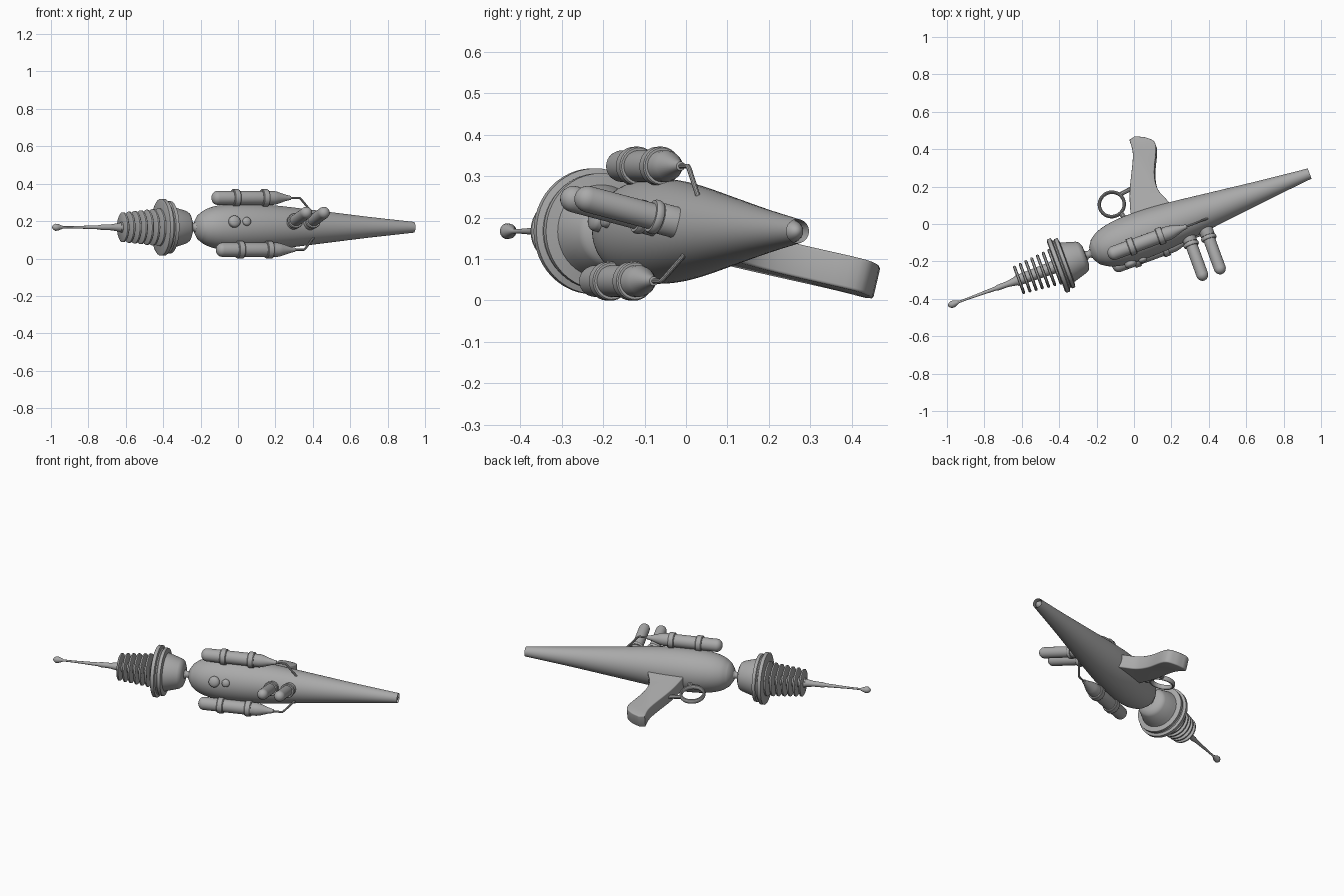
import bpy, bmesh, math
from mathutils import Matrix, Vector

cube = bpy.data.objects.get("Cube")
if cube:
    bpy.data.objects.remove(cube, do_unlink=True)

# One painted-metal colour
grey = bpy.data.materials.new("plain_grey")
grey.use_nodes = True
COLOUR = (0.4, 0.4, 0.4, 1)
grey.diffuse_color = COLOUR
grey.node_tree.nodes["Principled BSDF"].inputs["Base Color"].default_value = COLOUR

# Gun space: x runs along the barrel, -y is the back of the body, +y the grip.
# The whole gun lies turned and slightly rolled.
POSE = (Matrix.Translation((0, -0.074, 0.167))
        @ Matrix.Rotation(math.radians(20.1), 4, 'Z')
        @ Matrix.Rotation(math.radians(-14), 4, 'X'))


def finish(name, bm, local=Matrix(), angle=35):
    bmesh.ops.recalc_face_normals(bm, faces=bm.faces)
    mesh = bpy.data.meshes.new(name)
    bm.to_mesh(mesh)
    bm.free()
    mesh.transform(POSE @ local)
    mesh.materials.append(grey)
    ob = bpy.data.objects.new(name, mesh)
    bpy.context.collection.objects.link(ob)
    bpy.ops.object.select_all(action='DESELECT')
    ob.select_set(True)
    bpy.context.view_layer.objects.active = ob
    bpy.ops.object.shade_smooth_by_angle(angle=math.radians(angle))
    return ob


def lathe(name, profile, local=Matrix(), sides=40):
    """Spin (x, radius) points about the x axis."""
    bm = bmesh.new()
    verts = [bm.verts.new((x, r, 0)) for x, r in profile]
    edges = [bm.edges.new(pair) for pair in zip(verts, verts[1:])]
    bmesh.ops.spin(bm, geom=verts + edges, cent=(0, 0, 0), axis=(1, 0, 0),
                   angle=math.tau, steps=sides)
    bmesh.ops.remove_doubles(bm, verts=bm.verts, dist=0.0002)
    return finish(name, bm, local)


def dome(x, radius, depth, steps=6):
    """Rounded end that opens from x - depth to the full radius at x."""
    quarter = math.pi / 2 / steps
    return [(x - depth * math.cos(i * quarter), radius * math.sin(i * quarter))
            for i in range(steps + 1)]


def smooth_line(points, per=6):
    """Catmull-Rom curve through a short list of profile points."""
    pts = [Vector(p) for p in points]
    pts = [2 * pts[0] - pts[1]] + pts + [2 * pts[-1] - pts[-2]]
    out = []
    for a, b, c, d in zip(pts, pts[1:], pts[2:], pts[3:]):
        for i in range(per):
            t = i / per
            out.append(0.5 * (2 * b + (c - a) * t + (2 * a - 5 * b + 4 * c - d) * t * t
                              + (3 * b - a - 3 * c + d) * t ** 3))
    return out + [pts[-2]]


def tube(name, points, radius):
    """Bent pipe through a few points."""
    curve = bpy.data.curves.new(name, 'CURVE')
    curve.dimensions = '3D'
    curve.bevel_depth = radius
    curve.bevel_resolution = 3
    curve.use_fill_caps = True
    spline = curve.splines.new('POLY')
    spline.points.add(len(points) - 1)
    for p, co in zip(spline.points, points):
        p.co = (*co, 1)
    temp = bpy.data.objects.new(name + "_path", curve)
    bpy.context.collection.objects.link(temp)
    bpy.context.view_layer.update()
    mesh = temp.to_mesh()
    bm = bmesh.new()
    bm.from_mesh(mesh)
    temp.to_mesh_clear()
    bpy.data.objects.remove(temp)
    return finish(name, bm)


# Long tapering body
hull = [(-0.22, 0.07), (-0.18, 0.096), (-0.12, 0.115), (-0.03, 0.126), (0.1, 0.125),
        (0.25, 0.113), (0.5, 0.084), (0.75, 0.055), (1.0, 0.029)]
nose = [(1.06 - (x - 1.0), r) for x, r in dome(1.06, 0.029, 0.06)][::-1]
nose = [(x - 0.06, r) for x, r in nose]
lathe("body", [(-0.248, 0), (-0.243, 0.035)] + [tuple(p) for p in smooth_line(hull)]
      + nose[1:], sides=56)

# Pinched neck joining the bell to the body
lathe("neck", [tuple(p) for p in smooth_line(
    [(-0.29, 0.034), (-0.27, 0.024), (-0.257, 0.019), (-0.245, 0.026), (-0.23, 0.04)], 4)])

# Stepped dish and bell
lathe("dish", [(-0.445, 0), (-0.445, 0.14), (-0.44, 0.152), (-0.42, 0.152), (-0.415, 0.137),
               (-0.408, 0.133), (-0.403, 0.14), (-0.385, 0.14), (-0.38, 0.112), (-0.36, 0.106),
               (-0.3, 0.088), (-0.285, 0.078), (-0.275, 0.055), (-0.272, 0)], sides=48)

# Cooling fins on a core rod
lathe("fin_core", [(-0.67, 0), (-0.67, 0.028), (-0.43, 0.035), (-0.43, 0)])
for i in range(7):
    r, x = 0.08 + 0.0035 * i, -0.654 + 0.034 * i
    lathe(f"fin_{i + 1}", [(x - 0.008, 0), (x - 0.008, r - 0.006), (x - 0.004, r), (x + 0.004, r),
                           (x + 0.008, r - 0.006), (x + 0.008, 0)])

# Needle with a pointed bulb
lathe("needle", [(-1.06, 0), (-1.052, 0.012), (-1.04, 0.019), (-1.025, 0.018), (-0.995, 0.006),
                 (-0.94, 0.006), (-0.79, 0.011), (-0.775, 0.015), (-0.72, 0.016),
                 (-0.66, 0.026), (-0.66, 0)], sides=24)

# Upper and lower bottles with bands and feed pipes
bottle = dome(-0.13, 0.038, 0.033) + [(0.185, 0.038), (0.205, 0.034), (0.26, 0.016),
                                      (0.285, 0.011), (0.287, 0)]
for side, s in (("upper", 1), ("lower", -1)):
    place = Matrix.Translation((0, -0.076, 0.143 * s))
    lathe(side + "_bottle", bottle, place, 32)
    for n, x in (("rear", -0.028), ("front", 0.137)):
        lathe(f"{side}_{n}_band", [(x - 0.018, 0.03), (x - 0.018, 0.044), (x - 0.014, 0.047),
                                   (x + 0.014, 0.047), (x + 0.018, 0.044), (x + 0.018, 0.03)],
              place, 32)
    tube(side + "_pipe", [(0.28, -0.076, 0.143 * s), (0.335, -0.076, 0.143 * s),
                          (0.345, -0.074, 0.136 * s), (0.405, -0.056, 0.07 * s)], 0.006)

# Two capsules standing out from the back
for n, x in (("left", 0.375), ("right", 0.275)):
    place = Matrix.Translation((x, 0, 0)) @ Matrix.Rotation(math.radians(90), 4, 'Z')
    lathe(n + "_capsule", dome(-0.32, 0.032, 0.033) + [(-0.06, 0.032), (-0.06, 0)], place, 28)
    lathe(n + "_socket", [(-0.13, 0), (-0.13, 0.036), (-0.126, 0.038), (-0.06, 0.038),
                          (-0.06, 0)], place, 28)
    lathe(n + "_collar", [(-0.153, 0.028), (-0.153, 0.039), (-0.148, 0.042), (-0.138, 0.042),
                          (-0.133, 0.039), (-0.133, 0.028)], place, 28)

# Round knobs beside the bottles
for n, x, r in (("large", -0.065, 0.032), ("small", 0.004, 0.023)):
    place = Matrix.Translation((x, 0, 0)) @ Matrix.Rotation(math.radians(90), 4, 'Z')
    lathe(n + "_knob", dome(-0.132, r, r * 0.55) + [(-0.1, r), (-0.1, 0)], place, 28)

# Grip: rounded slab from a curved outline
rear = smooth_line([(0.02, 0.08), (0.037, 0.16), (0.072, 0.26), (0.146, 0.42), (0.157, 0.508)], 5)
front = smooth_line([(0.19, 0.515), (0.248, 0.485), (0.28, 0.43), (0.222, 0.291),
                     (0.209, 0.2), (0.235, 0.125), (0.25, 0.08)], 5)
bm = bmesh.new()
face = bm.faces.new([bm.verts.new((p.x, p.y, -0.04)) for p in rear + front])
new = bmesh.ops.extrude_face_region(bm, geom=[face])["geom"]
bmesh.ops.translate(bm, vec=(0, 0, 0.08), verts=[v for v in new if isinstance(v, bmesh.types.BMVert)])
rims = [e for e in bm.edges if abs(e.verts[0].co.z - e.verts[1].co.z) < 0.001]
bmesh.ops.bevel(bm, geom=rims, offset=0.012, segments=3, profile=0.5, affect='EDGES',
                clamp_overlap=True)
finish("grip", bm, angle=50)

# Trigger guard ring with its two mounts
ring = [(0.009 * math.cos(a), 0.067 + 0.009 * math.sin(a))
        for a in [math.tau * i / 12 for i in range(13)]]
lathe("trigger_guard", [(x * 1.7, r) for x, r in ring],
      Matrix.Translation((-0.05, 0.215, 0)) @ Matrix.Rotation(math.radians(90), 4, 'Y'), 48)
tube("guard_grip_mount", [(0.005, 0.25, 0), (0.09, 0.262, 0)], 0.012)
tube("guard_body_mount", [(-0.02, 0.155, 0), (-0.01, 0.11, 0)], 0.013)
